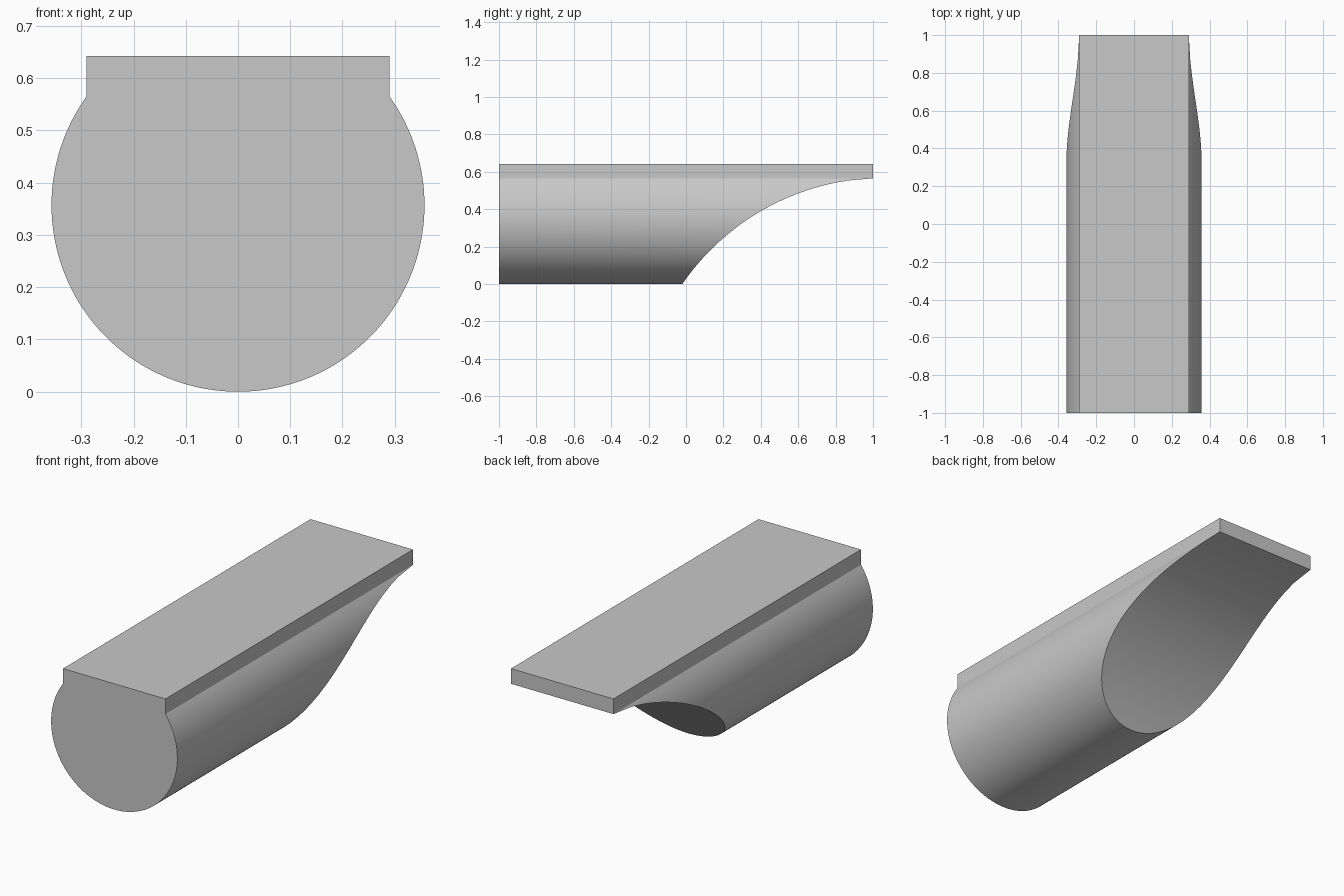
import bpy
import bmesh
from math import asin, pi, sin, cos, sqrt, radians

cube = bpy.data.objects.get("Cube")
if cube:
    bpy.data.objects.remove(cube)

RADIUS = 0.357                  # round body
NECK_X, TOP_Z = 0.29, 0.643     # flat bar on top
CUT_Y, CUT_Z, CUT_R = 1.06, -0.742, 1.31   # arc that hollows the back end
STEPS = 56

grey = bpy.data.materials.new("light_grey")
grey.use_nodes = True
colour = (0.58, 0.58, 0.58, 1)
grey.diffuse_color = colour
grey.node_tree.nodes["Principled BSDF"].inputs["Base Color"].default_value = colour


def back_y(z):
    """Where the scooped back end lies at a given height."""
    return min(1.0, CUT_Y - sqrt(CUT_R ** 2 - (z - CUT_Z) ** 2))


# Half profile, from the bottom of the round body up to the bar
neck_angle = pi - asin(NECK_X / RADIUS)
half = []
for i in range(STEPS + 1):
    a = neck_angle * i / STEPS
    half.append((RADIUS * sin(a), RADIUS * (1 - cos(a)), None))
half = [(x, z, back_y(z)) for x, z, _ in half]
half[-1] = (NECK_X, half[-1][1], 1.0)
half.append((NECK_X, TOP_Z, 1.0))

# Rows of front and back corners, mirrored left to right
bm = bmesh.new()
rows = {}
for side in (1, -1):
    rows[side] = []
    for i, (x, z, y) in enumerate(half):
        if i == 0 and side == -1:
            rows[side].append(rows[1][0])
        else:
            rows[side].append((bm.verts.new((side * x, -1, z)),
                               bm.verts.new((side * x, y, z))))
left, right = rows[1], rows[-1]

# Long side walls
for row in (left, right):
    for (f0, b0), (f1, b1) in zip(row, row[1:]):
        bm.faces.new((f0, f1, b1, b0))

# Scooped back end and the bar's end, in strips from left to right
bm.faces.new((left[0][1], left[1][1], right[1][1]))
for i in range(1, len(half) - 1):
    bm.faces.new((left[i][1], left[i + 1][1], right[i + 1][1], right[i][1]))

# Flat front and top
bm.faces.new([f for f, b in left] + [f for f, b in reversed(right[1:])])
bm.faces.new((*left[-1], *reversed(right[-1])))
bmesh.ops.recalc_face_normals(bm, faces=bm.faces)

mesh = bpy.data.meshes.new("scooped_bar")
bm.to_mesh(mesh)
bm.free()
mesh.materials.append(grey)
bar = bpy.data.objects.new("scooped_bar", mesh)
bpy.context.collection.objects.link(bar)

bpy.ops.object.select_all(action='DESELECT')
bar.select_set(True)
bpy.context.view_layer.objects.active = bar
bpy.ops.object.shade_smooth_by_angle(angle=radians(25))
